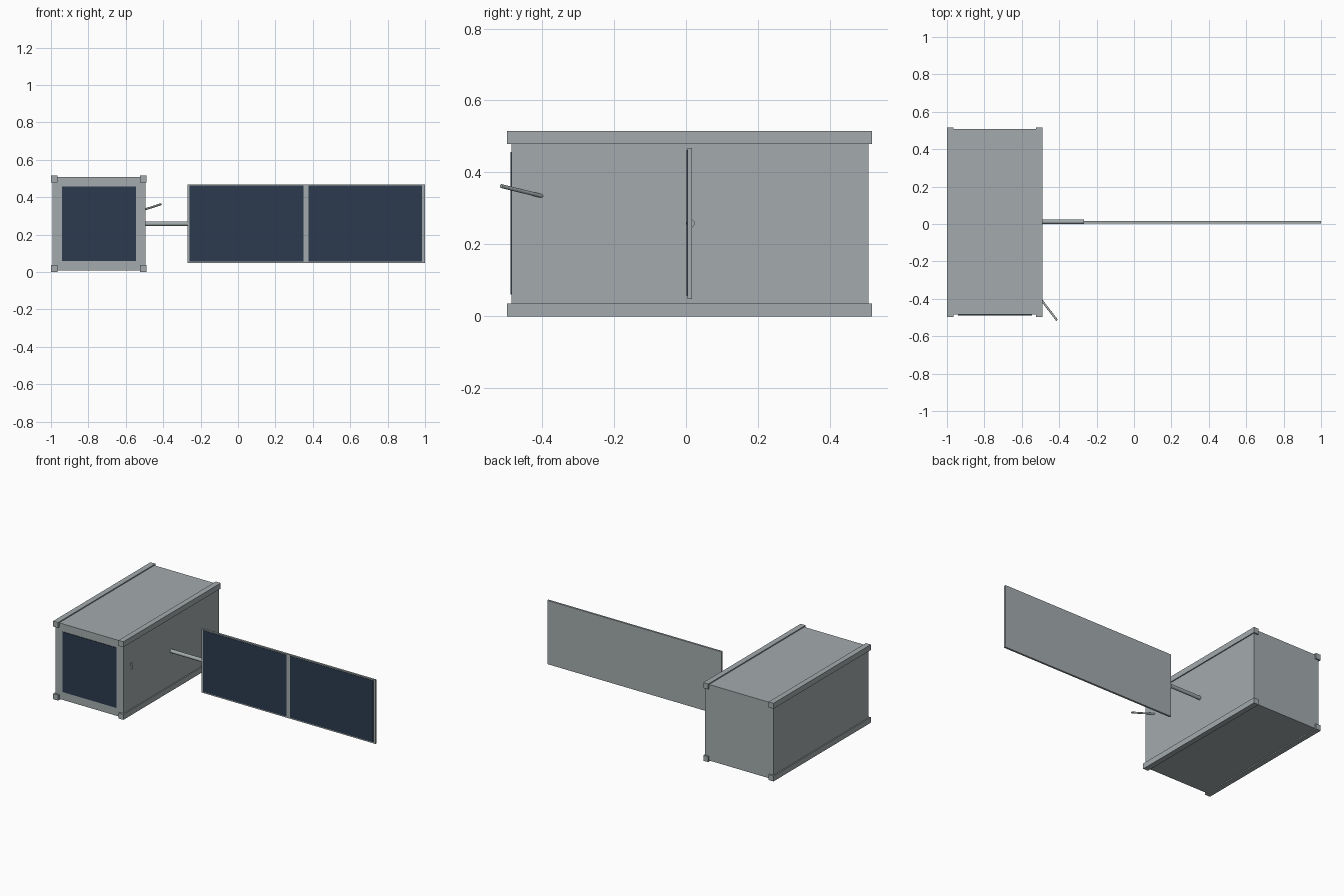
import bpy
from mathutils import Vector

cube = bpy.data.objects.get("Cube")
if cube:
    bpy.data.objects.remove(cube, do_unlink=True)


def material(name, rgb):
    m = bpy.data.materials.new(name)
    m.use_nodes = True
    m.diffuse_color = (*rgb, 1)
    m.node_tree.nodes["Principled BSDF"].inputs["Base Color"].default_value = (*rgb, 1)
    return m


GREY = material("light_grey_metal", (0.37, 0.41, 0.42))
NAVY = material("navy_solar_cell", (0.025, 0.042, 0.076))


def box(name, low, high, mat):
    low, high = Vector(low), Vector(high)
    bpy.ops.mesh.primitive_cube_add(size=1, location=(low + high) / 2)
    ob = bpy.context.object
    ob.name = name
    ob.scale = high - low
    bpy.ops.object.transform_apply(location=False, rotation=False, scale=True)
    ob.data.materials.append(mat)
    return ob


def rod(name, start, end, radius, mat):
    start, end = Vector(start), Vector(end)
    axis = end - start
    bpy.ops.mesh.primitive_cylinder_add(vertices=16, radius=radius, depth=axis.length,
                                        location=(start + end) / 2)
    ob = bpy.context.object
    ob.name = name
    ob.rotation_euler = axis.to_track_quat("Z", "Y").to_euler()
    ob.data.materials.append(mat)
    bpy.ops.object.shade_smooth_by_angle()
    return ob


# Main body with a dark cell plate on the front
box("body", (-0.993, -0.485, 0.007), (-0.495, 0.507, 0.508), GREY)
box("front_cell", (-0.94, -0.488, 0.06), (-0.546, -0.48, 0.457), NAVY)

# Four corner rails, slightly proud of the body
RAIL = 0.036
for side, x in (("right", -1.0), ("left", -0.488 - RAIL)):
    for level, z in (("lower", 0.0), ("upper", 0.515 - RAIL)):
        box(f"{level}_{side}_rail", (x, -0.497, z), (x + RAIL, 0.517, z + RAIL), GREY)

# Solar wing: backing panel with two cell plates
box("wing_panel", (-0.27, 0.004, 0.048), (1.0, 0.017, 0.468), GREY)
for name, x0, x1 in (("inner_cell", -0.258, 0.351), ("outer_cell", 0.378, 0.984)):
    box(name, (x0, 0.002, 0.056), (x1, 0.006, 0.462), NAVY)

# Boom holding the wing, and a slanted antenna
rod("wing_boom", (-0.5, 0.012, 0.258), (-0.268, 0.012, 0.258), 0.012, GREY)
rod("antenna", (-0.5, -0.4, 0.334), (-0.412, -0.514, 0.362), 0.0055, GREY)
